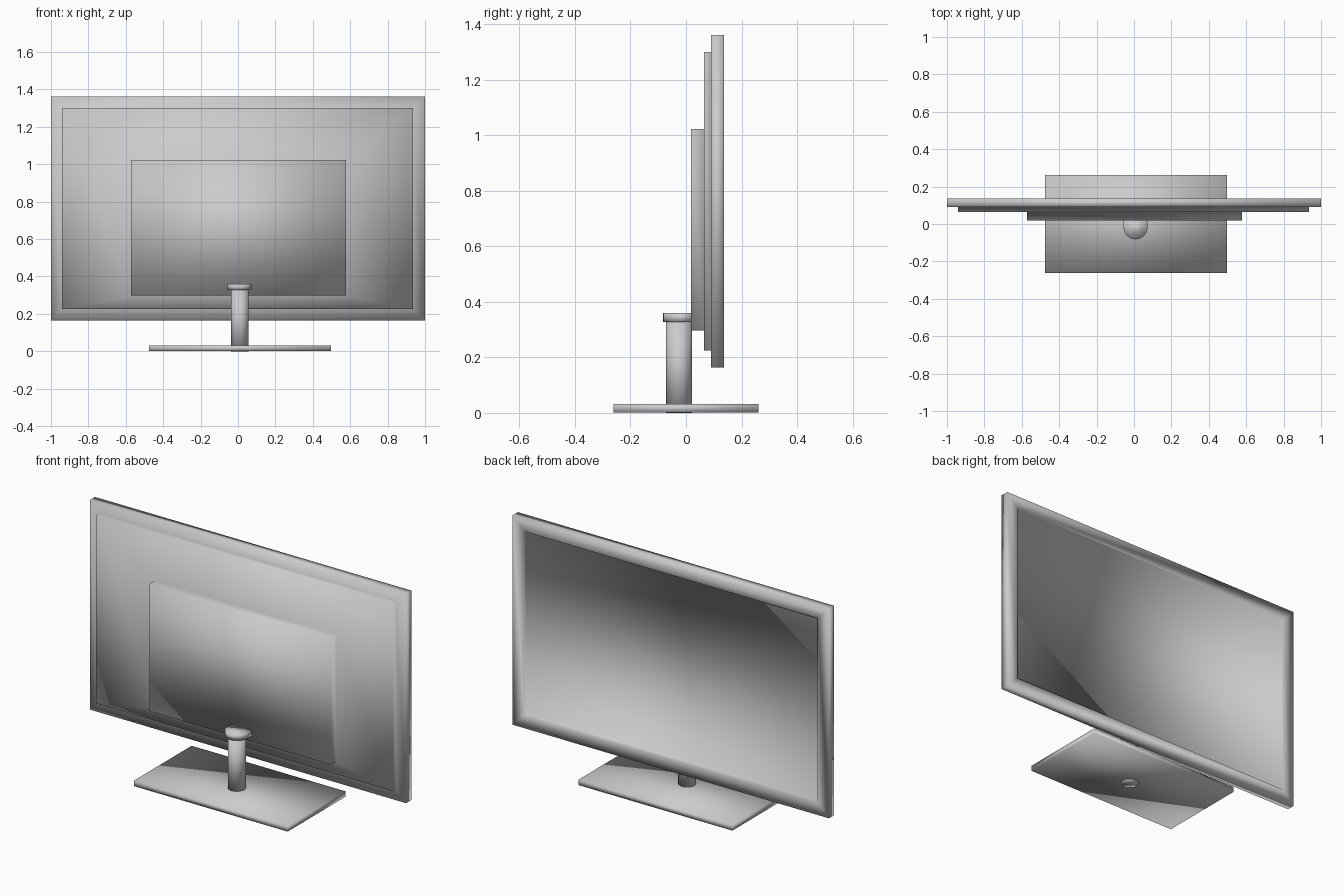
import bpy
import bmesh
from math import cos, sin, pi

cube = bpy.data.objects.get("Cube")
if cube:
    bpy.data.objects.remove(cube, do_unlink=True)

grey = bpy.data.materials.new("plain grey")
grey.use_nodes = True
COLOR = (0.6, 0.6, 0.6, 1)
grey.diffuse_color = COLOR
grey.node_tree.nodes["Principled BSDF"].inputs["Base Color"].default_value = COLOR


def loft(name, rings):
    """Bridge matching point rings into one closed, softly shaded solid."""
    bm = bmesh.new()
    loops = [[bm.verts.new(p) for p in ring] for ring in rings]
    count = len(loops[0])
    for a, b in zip(loops, loops[1:]):
        for i in range(count):
            j = (i + 1) % count
            bm.faces.new((a[i], a[j], b[j], b[i]))
    bm.faces.new(loops[0])
    bm.faces.new(loops[-1])
    bmesh.ops.recalc_face_normals(bm, faces=bm.faces)
    for face in bm.faces:
        face.smooth = True
    mesh = bpy.data.meshes.new(name)
    bm.to_mesh(mesh)
    bm.free()
    mesh.materials.append(grey)
    obj = bpy.data.objects.new(name, mesh)
    bpy.context.collection.objects.link(obj)
    return obj


def upright(x0, x1, z0, z1, y):
    return [(x0, y, z0), (x1, y, z0), (x1, y, z1), (x0, y, z1)]


def prism(name, outline, z0, z1):
    return loft(name, [[(x, y, z) for x, y in outline] for z in (z0, z1)])


def arc(cx, cy, r, start, end, steps):
    angles = [start + (end - start) * i / steps for i in range(steps + 1)]
    return [(cx + r * cos(a), cy + r * sin(a)) for a in angles]


# Display: recessed screen, bezel, stepped casing and raised housing
SCREEN = (-0.927, 0.927, 0.237, 1.288)
BEZEL = (-1, 1, 0.164, 1.361)
CASING = (-0.942, 0.935, 0.225, 1.30)
HOUSING = (-0.573, 0.577, 0.297, 1.023)
loft("display", [
    upright(*SCREEN, 0.125), upright(*SCREEN, 0.137),
    upright(*BEZEL, 0.137), upright(*BEZEL, 0.09),
    upright(*CASING, 0.09), upright(*CASING, 0.065),
    upright(*HOUSING, 0.065), upright(*HOUSING, 0.018),
])

# Stand: foot plate, column and D-shaped bracket joining the housing
prism("foot_plate", [(-0.476, -0.261), (0.497, -0.261), (0.497, 0.261), (-0.476, 0.261)],
      0.001, 0.032)
prism("column", arc(0.01, -0.025, 0.047, 0, 2 * pi, 24)[:-1], 0, 0.33)
prism("bracket", arc(0.008, -0.018, 0.064, pi, 2 * pi, 14) + [(0.072, 0.02), (-0.056, 0.02)],
      0.327, 0.36)
